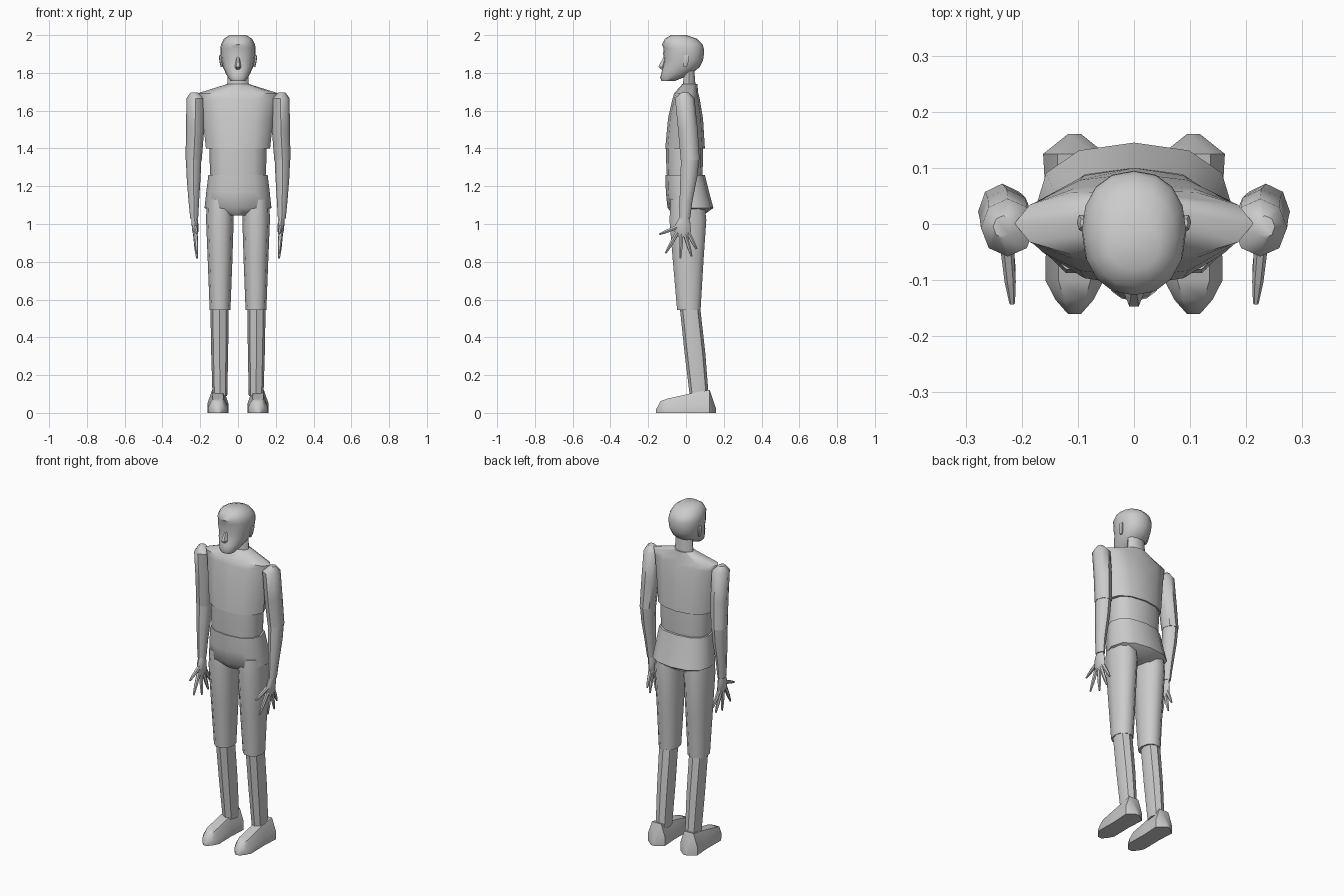
import bpy, bmesh
from math import cos, sin, pi, radians
from mathutils import Vector

cube = bpy.data.objects.get("Cube")
if cube:
    bpy.data.objects.remove(cube, do_unlink=True)

grey = bpy.data.materials.new("plain_grey")
grey.use_nodes = True
grey.diffuse_color = (0.6, 0.6, 0.6, 1)
grey.node_tree.nodes["Principled BSDF"].inputs["Base Color"].default_value = (0.6, 0.6, 0.6, 1)


def finish(name, bm, angle=45):
    """Turn a bmesh into a shaded object."""
    bmesh.ops.recalc_face_normals(bm, faces=bm.faces)
    mesh = bpy.data.meshes.new(name)
    bm.to_mesh(mesh)
    bm.free()
    mesh.materials.append(grey)
    obj = bpy.data.objects.new(name, mesh)
    bpy.context.collection.objects.link(obj)
    bpy.ops.object.select_all(action='DESELECT')
    obj.select_set(True)
    bpy.context.view_layer.objects.active = obj
    bpy.ops.object.shade_smooth_by_angle(angle=radians(angle))


def skin(bm, rings):
    """Bridge equal point rings and cap both ends."""
    rows = [[bm.verts.new(p) for p in ring] for ring in rings]
    n = len(rows[0])
    for a, b in zip(rows, rows[1:]):
        for i in range(n):
            j = (i + 1) % n
            bm.faces.new((a[i], a[j], b[j], b[i]))
    bm.faces.new(rows[0])
    bm.faces.new(rows[-1])


def loft(name, sections, sides=8, power=1.0, side=1, angle=45):
    """Sections are (centre x, z, half width, front y, back y)."""
    rings = []
    for cx, z, rx, front, back in sections:
        ring = []
        for i in range(sides):
            t = 2 * pi * i / sides
            c, s = round(cos(t), 6), round(sin(t), 6)
            x = cx + rx * (abs(c) ** power) * (1 if c >= 0 else -1)
            y = (front + back) / 2 + (back - front) / 2 * (abs(s) ** power) * (1 if s >= 0 else -1)
            ring.append((side * x, y, z))
        rings.append(ring)
    bm = bmesh.new()
    skin(bm, rings)
    finish(name, bm, angle)


def tube(bm, a, b, r1, r2, sides=6):
    """Tapered finger segment from a to b."""
    a, b = Vector(a), Vector(b)
    turn = (b - a).to_track_quat('Z', 'Y')
    skin(bm, [[p + turn @ Vector((r * cos(2 * pi * i / sides), r * sin(2 * pi * i / sides), 0))
               for i in range(sides)] for p, r in ((a, r1), (b, r2))])


# Head, with brow, hairline and jaw
loft("head", [
    (0, 1.757, .038, -.130, -.06), (0, 1.775, .053, -.137, -.015),
    (0, 1.80, .066, -.130, .035), (0, 1.83, .080, -.124, .072),
    (0, 1.865, .088, -.115, .09), (0, 1.90, .093, -.121, .095),
    (0, 1.93, .093, -.119, .094), (0, 1.95, .09, -.127, .088),
    (0, 1.98, .075, -.112, .06), (0, 2.0, .045, -.08, .0)], 16, .9)
loft("nose", [(0, 1.818, .012, -.132, -.10), (0, 1.832, .017, -.150, -.10),
              (0, 1.888, .007, -.118, -.10)], 6)
loft("neck", [(0, 1.70, .058, -.02, .055), (0, 1.82, .055, -.012, .045)], 10)

# Trunk in three jointed pieces
loft("chest", [
    (0, 1.40, .17, -.11, .10), (0, 1.56, .187, -.095, .09),
    (0, 1.66, .203, -.072, .073), (0, 1.692, .213, -.063, .065),
    (0, 1.74, .06, -.02, .06)], 12, .95)
loft("abdomen", [(0, 1.22, .145, -.10, .085), (0, 1.33, .15, -.105, .09),
                 (0, 1.41, .15, -.105, .09)], 12, .8)
loft("pelvis", [(0, 1.26, .157, -.108, .10), (0, 1.17, .168, -.107, .122),
                (0, 1.085, .177, -.098, .145), (0, 1.045, .09, -.06, .09)], 12, .85)

for label, side in (("left", 1), ("right", -1)):
    # Ear
    loft(label + "_ear", [(.086, 1.83, .005, -.015, .005), (.090, 1.855, .007, -.015, .014),
                          (.094, 1.885, .008, -.012, .018), (.092, 1.895, .004, -.006, .01)],
         6, side=side)

    # Arm
    loft(label + "_upper_arm", [
        (.235, 1.34, .043, -.028, .072), (.227, 1.50, .048, -.042, .062),
        (.225, 1.665, .048, -.058, .045), (.233, 1.697, .018, -.025, .015)], 8, side=side)
    loft(label + "_forearm", [
        (.232, 1.03, .021, -.035, .022), (.234, 1.12, .028, -.034, .034),
        (.235, 1.25, .037, -.03, .06), (.235, 1.345, .041, -.026, .07)], 8, side=side)

    # Hand
    loft(label + "_palm", [
        (.225, .935, .010, -.045, .018), (.226, .96, .016, -.062, .026),
        (.228, 1.0, .018, -.055, .024), (.231, 1.04, .016, -.032, .015)], 8, side=side)
    bm = bmesh.new()
    for root, tip in (((-.045, .985), (-.142, .945)), ((-.045, .955), (-.108, .845)),
                      ((-.025, .945), (-.030, .818)), ((-.005, .945), (.030, .828)),
                      ((.010, .955), (.056, .868))):
        a = Vector((side * .226, *root))
        b = Vector((side * .217, *tip))
        mid = a.lerp(b, .6)
        tube(bm, a, mid, .012, .010)
        tube(bm, mid, b, .010, .005)
    finish(label + "_fingers", bm)

    # Leg
    loft(label + "_thigh", [
        (.095, .545, .055, -.05, .08), (.095, .80, .065, -.073, .096),
        (.096, 1.02, .073, -.092, .112), (.096, 1.13, .07, -.085, .10)], 10, .9, side)
    loft(label + "_shin", [
        (.096, .09, .039, .02, .12), (.097, .32, .045, -.008, .102),
        (.098, .55, .048, -.032, .076)], 8, .9, side)

    # Foot, lofted from toe to heel
    bm = bmesh.new()
    rings = []
    for y, w, top in ((-.16, .012, .015), (-.135, .034, .062), (-.10, .052, .075),
                      (.02, .05, .102), (.125, .056, .122), (.16, .012, .02)):
        outline = ((-1, 0), (1, 0), (1, .4), (.55, 1), (-.55, 1), (-1, .4))
        rings.append([(side * .106 + u * w, y, v * top) for u, v in outline])
    skin(bm, rings)
    finish(label + "_foot", bm)
